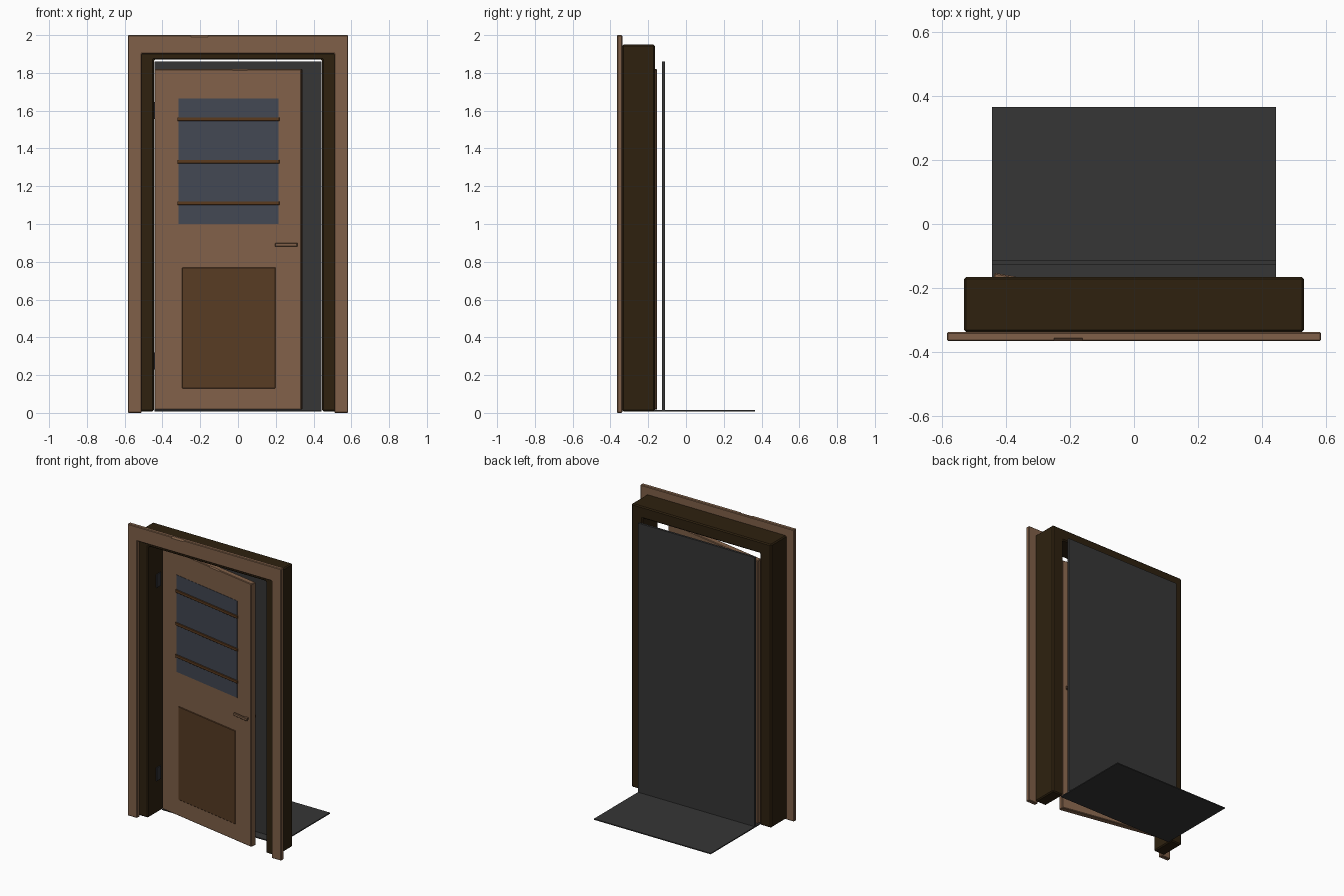
import bpy, bmesh, math
from mathutils import Matrix

if "Cube" in bpy.data.objects:
    bpy.data.objects.remove(bpy.data.objects["Cube"])


def srgb(r, g, b):
    f = lambda c: (c / 255 / 12.92) if c < 11 else ((c / 255 + 0.055) / 1.055) ** 2.4
    return (f(r), f(g), f(b), 1)


def material(name, rgb):
    m = bpy.data.materials.new(name)
    m.diffuse_color = srgb(*rgb)
    m.use_nodes = True
    m.node_tree.nodes["Principled BSDF"].inputs["Base Color"].default_value = m.diffuse_color
    return m


WOOD = material("brown wood", (128, 96, 72))
DARK = material("dark frame wood", (46, 33, 15))
PANEL = material("panel wood", (87, 59, 35))
BAR = material("bar wood", (90, 58, 30))
GLASS = material("blue grey glass", (66, 71, 82))
BLACK = material("charcoal", (54, 54, 54))
METAL = material("hinge metal", (50, 50, 54))

# Door leaf placement: hinged at the back left corner, swung towards the front
DOOR = Matrix.Translation((-0.435, -0.152, 0)) @ Matrix.Rotation(math.radians(-10.5), 4, 'Z')


def finish(name, bm, mat, bevel=0.0, matrix=None):
    bmesh.ops.recalc_face_normals(bm, faces=bm.faces)
    me = bpy.data.meshes.new(name)
    bm.to_mesh(me)
    bm.free()
    me.materials.append(mat)
    ob = bpy.data.objects.new(name, me)
    bpy.context.collection.objects.link(ob)
    if matrix is not None:
        ob.matrix_world = matrix
    if bevel:
        b = ob.modifiers.new("edge", 'BEVEL')
        b.width, b.segments = bevel, 1
    return ob


def box(name, x, y, z, mat, bevel=0.0, matrix=None):
    bm = bmesh.new()
    bmesh.ops.create_cube(bm, size=1)
    for v in bm.verts:
        v.co = [lo + (hi - lo) * (c + 0.5) for c, (lo, hi) in zip(v.co, (x, y, z))]
    return finish(name, bm, mat, bevel, matrix)


def arch(name, outer, inner, y, z0, z_in, z_out, mat, bevel):
    """Door-frame outline (two legs and a head) extruded in depth."""
    pts = [(-outer, z0), (-outer, z_out), (outer, z_out), (outer, z0),
           (inner, z0), (inner, z_in), (-inner, z_in), (-inner, z0)]
    bm = bmesh.new()
    face = bm.faces.new([bm.verts.new((px, y[0], pz)) for px, pz in pts])
    ext = bmesh.ops.extrude_face_region(bm, geom=[face])
    for g in ext["geom"]:
        if isinstance(g, bmesh.types.BMVert):
            g.co.y = y[1]
    return finish(name, bm, mat, bevel)


def chip(ob, x, y, z, length, size, matrix=Matrix()):
    """Small worn nick cut out of a top front edge."""
    r = size / 2
    m = matrix @ Matrix.Translation((x, y, z)) @ Matrix.Rotation(math.pi / 4, 4, 'X')
    c = box("chip_cutter", (-length / 2, length / 2), (-r, r), (-r, r), WOOD, 0, m)
    c.hide_render = True
    c.hide_viewport = False
    c.display_type = 'WIRE'
    mod = ob.modifiers.new("chip", 'BOOLEAN')
    mod.operation, mod.object, mod.solver = 'DIFFERENCE', c, 'EXACT'


# Fixed frame
casing = arch("front_casing", 0.583, 0.51, (-0.365, -0.337), 0, 1.90, 2.0, WOOD, 0.004)
chip(casing, -0.205, -0.365, 2.0, 0.09, 0.014)
arch("door_jamb", 0.53, 0.446, (-0.337, -0.165), 0.008, 1.87, 1.95, DARK, 0.007)

# Dark backdrop and floor behind the door
box("back_panel", (-0.443, 0.443), (-0.127, -0.112), (0.01, 1.86), BLACK)
box("floor_plate", (-0.443, 0.443), (-0.19, 0.365), (0.008, 0.015), BLACK)

# Hinges on the left jamb
for z in (0.275, 1.60):
    box("hinge", (-0.447, -0.440), (-0.25, -0.205), (z - 0.045, z + 0.045), METAL)

# Door leaf
leaf = box("door_leaf", (0, 0.79), (-0.04, 0), (0.017, 1.82), WOOD, 0.004, DOOR)
chip(leaf, 0.46, -0.04, 1.82, 0.08, 0.01, DOOR)

# Details on both faces of the leaf: s is outward direction, y0 the face
for side, y0, s in (("front", -0.04, -1), ("back", 0.0, 1)):
    def out(a, b):
        return tuple(sorted((y0 + s * a, y0 + s * b)))
    box(side + "_window", (0.129, 0.668), out(-0.002, 0.002), (1.0, 1.665), GLASS, 0, DOOR)
    for z in (1.11, 1.33, 1.555):
        box(side + "_window_bar", (0.124, 0.673), out(-0.002, 0.008), (z - 0.01, z + 0.01),
            BAR, 0.002, DOOR)
    box(side + "_lower_panel", (0.15, 0.653), out(-0.002, 0.005), (0.13, 0.77), PANEL, 0.003, DOOR)
    # Lever handle with a short stem
    box(side + "_handle_stem", (0.745, 0.765), out(-0.002, 0.014), (0.883, 0.897), WOOD, 0, DOOR)
    box(side + "_handle", (0.653, 0.773), out(0.01, 0.022), (0.88, 0.90), WOOD, 0.003, DOOR)
